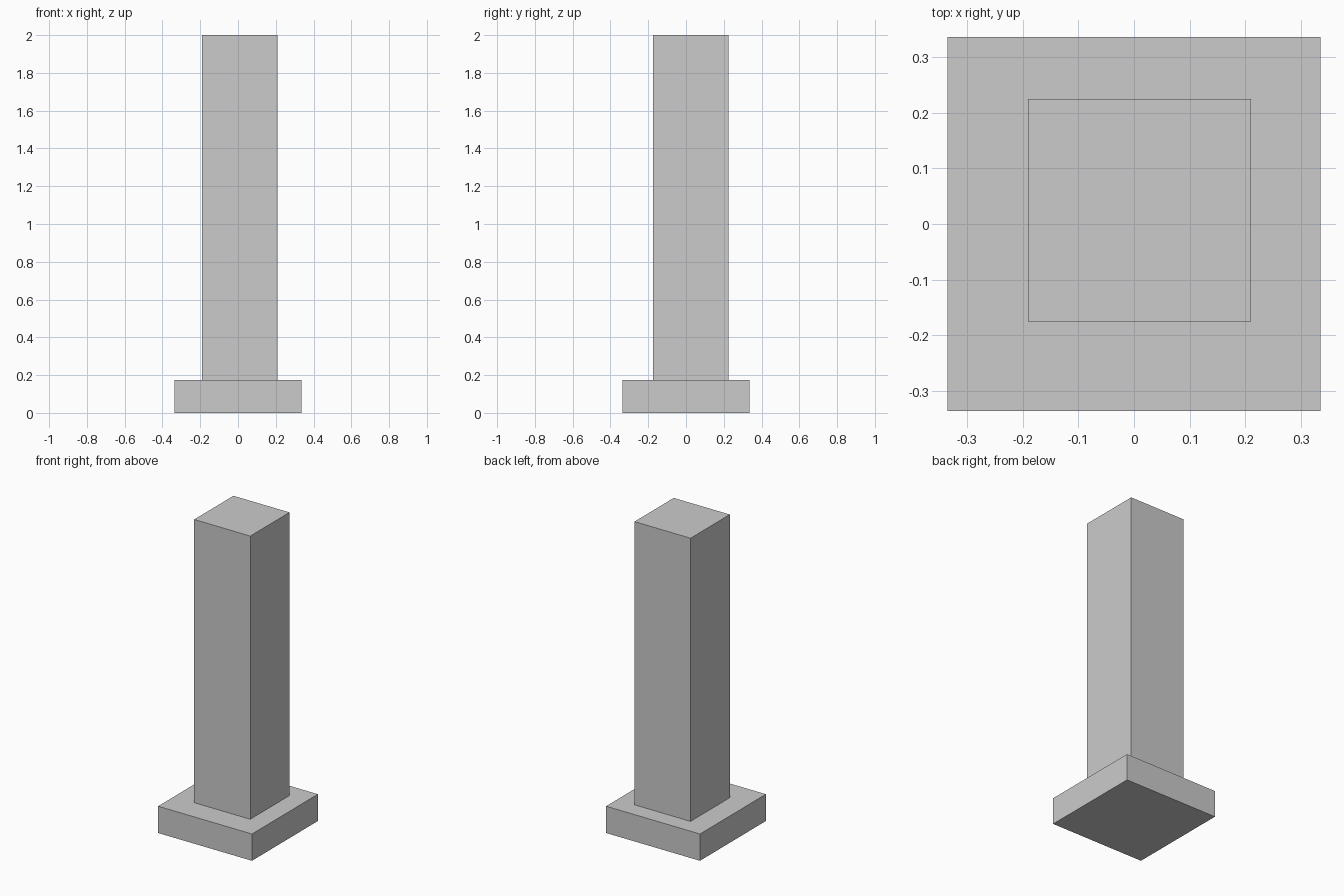
import bpy

if "Cube" in bpy.data.objects:
    bpy.data.objects.remove(bpy.data.objects["Cube"])


def box(name, x, y, z):
    """Axis-aligned box from (min, max) ranges."""
    ranges = (x, y, z)
    bpy.ops.mesh.primitive_cube_add(size=1, location=[(a + b) / 2 for a, b in ranges])
    obj = bpy.context.object
    obj.name = name
    obj.scale = [b - a for a, b in ranges]
    bpy.ops.object.transform_apply(location=False, rotation=False, scale=True)
    return obj


BASE_TOP = 0.173

# Square foot
box("base", (-0.335, 0.335), (-0.336, 0.336), (0, BASE_TOP))
# Slightly off-centre square shaft
box("shaft", (-0.19, 0.21), (-0.175, 0.225), (BASE_TOP, 2))
